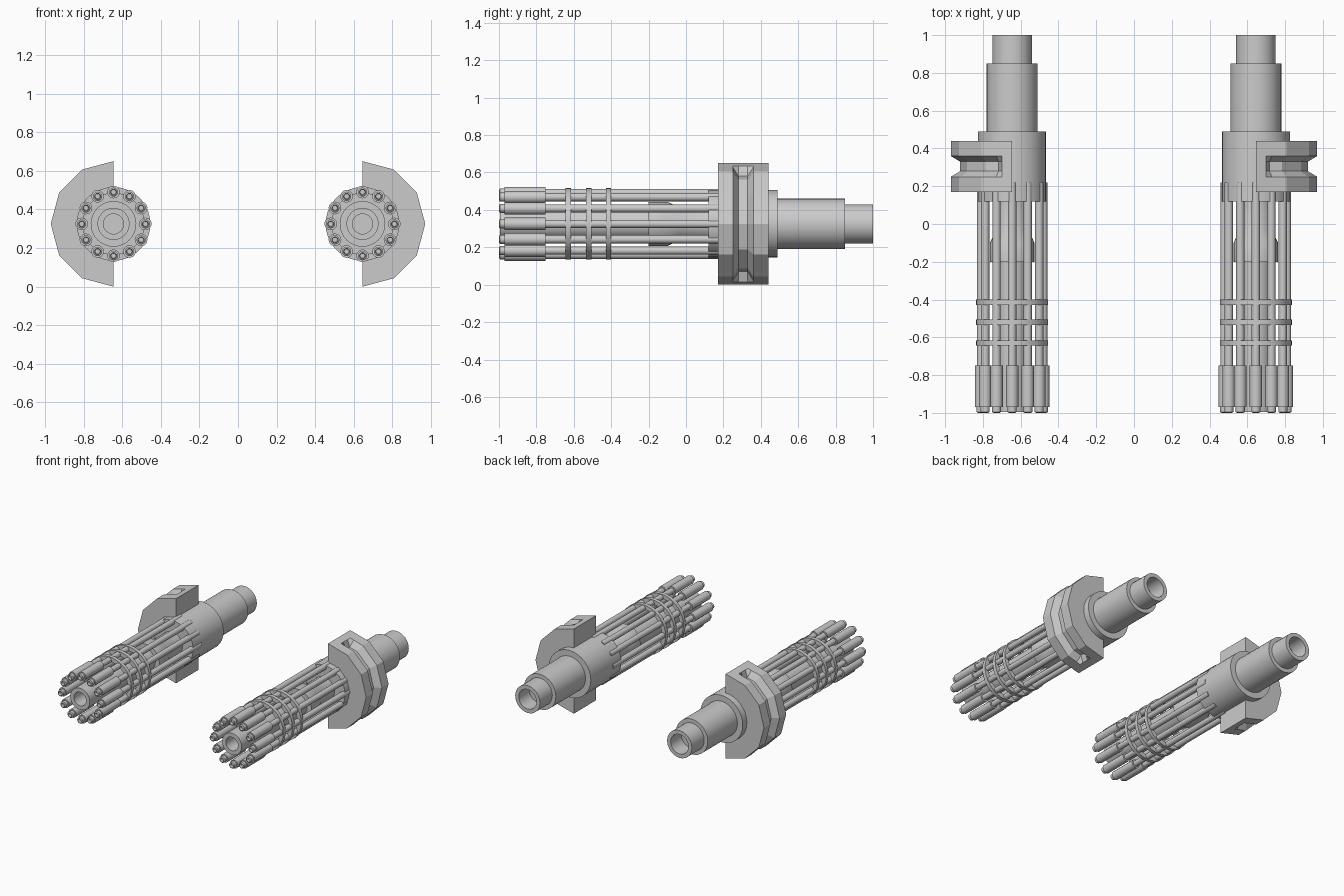
import bpy, bmesh
from math import sin, cos, pi, radians, tau
from mathutils import Matrix, Vector

if "Cube" in bpy.data.objects:
    bpy.data.objects.remove(bpy.data.objects["Cube"], do_unlink=True)

AXIS = Vector((0.645, 0, 0.325))   # centre line of the left cannon
RODS = 12
ROD_CIRCLE = 0.165


def finish(bm, name, smooth=True):
    """Turn a bmesh into an object mirrored to the other side."""
    bmesh.ops.translate(bm, verts=bm.verts, vec=AXIS)
    bmesh.ops.recalc_face_normals(bm, faces=bm.faces)
    mesh = bpy.data.meshes.new(name)
    bm.to_mesh(mesh)
    bm.free()
    obj = bpy.data.objects.new(name, mesh)
    bpy.context.collection.objects.link(obj)
    if smooth:
        bpy.ops.object.select_all(action="DESELECT")
        obj.select_set(True)
        bpy.context.view_layer.objects.active = obj
        bpy.ops.object.shade_smooth_by_angle(angle=radians(35))
    mirror = obj.modifiers.new("Mirror", "MIRROR")
    world = bpy.data.objects.get("mirror_centre")
    if world:
        mirror.mirror_object = world
    return obj


def lathe(bm, profile, sides, offset=(0, 0), closed=False):
    """Revolve (radius, y) points about the y direction; zero radius closes an end."""
    rings = []
    for r, y in profile:
        if r == 0:
            rings.append([bm.verts.new((offset[0], y, offset[1]))] * sides)
        else:
            rings.append([bm.verts.new((offset[0] + r * cos(tau * i / sides), y,
                                        offset[1] + r * sin(tau * i / sides)))
                          for i in range(sides)])
    pairs = list(zip(rings, rings[1:]))
    if closed:
        pairs.append((rings[-1], rings[0]))
    for a, b in pairs:
        for i in range(sides):
            j = (i + 1) % sides
            corners = list(dict.fromkeys((a[i], a[j], b[j], b[i])))
            bm.faces.new(corners)


def turned(name, profile, sides=32):
    bm = bmesh.new()
    lathe(bm, profile, sides)
    return finish(bm, name)


def around_axis(name, profile, sides=12):
    """Repeat a turned part on the rod circle."""
    bm = bmesh.new()
    for k in range(RODS):
        a = tau * k / RODS
        lathe(bm, profile, sides, (ROD_CIRCLE * cos(a), ROD_CIRCLE * sin(a)))
    return finish(bm, name)


# Rear housing with stepped, bored exhaust
turned("rear_housing", [(0, 0.12), (0.18, 0.12), (0.18, 0.49), (0.135, 0.49),
                        (0.135, 0.85), (0.105, 0.85), (0.105, 1.0),
                        (0.075, 1.0), (0.075, 0.87), (0, 0.87)])

# Central barrel with bored muzzle and a drum near the rear
turned("central_barrel", [(0, -0.85), (0.052, -0.85), (0.052, -0.995), (0.083, -0.995),
                          (0.083, -0.2), (0.118, -0.2), (0.118, -0.1),
                          (0.09, -0.04), (0.09, 0.13), (0, 0.13)])

# Outer rods and their muzzle sleeves
around_axis("barrel_rods", [(0, -0.8), (0.022, -0.8), (0.022, 0.22), (0, 0.22)])
around_axis("muzzle_sleeves", [(0, -0.98), (0.013, -0.98), (0.016, -1.0), (0.024, -0.995),
                               (0.024, -0.97), (0.033, -0.97), (0.033, -0.75), (0, -0.75)])

# Clamp rings binding the rods
bm = bmesh.new()
for y in (-0.63, -0.52, -0.415):
    section = [(0.175 + s * 0.016, y + t * 0.014)
               for s, t in ((-1, -1), (1, -1), (1, 1), (-1, 1))]
    lathe(bm, section, 36, closed=True)
finish(bm, "clamp_rings")

# Half twelve-sided side mount with a tapered groove
R, DEPTH, FRONT, BACK = 0.325, 0.05, 0.17, 0.44
corners = [(R * cos(a), R * sin(a)) for a in (radians(90 - 30 * k) for k in range(7))]


def on_edge(p, q, x):
    t = (x - p[0]) / (q[0] - p[0])
    return (x, p[1] + t * (q[1] - p[1]))


stations = [(corners[0], 0), (on_edge(corners[0], corners[1], 0.055), 0),
            (on_edge(corners[0], corners[1], 0.085), DEPTH)]
stations += [(c, DEPTH) for c in corners[1:-1]]
stations += [((x, -z), d) for (x, z), d in reversed(stations[:3])]
widths = [(FRONT, 0), (0.25, 0), (0.28, 1), (0.33, 1), (0.36, 0), (BACK, 0)]
bm = bmesh.new()
rows = []
for (x, z), depth in stations:
    rows.append([bm.verts.new((x * (1 - depth * g / R), y, z * (1 - depth * g / R)))
                 for y, g in widths])
for a, b in zip(rows, rows[1:]):
    for i in range(len(widths) - 1):
        bm.faces.new((a[i], a[i + 1], b[i + 1], b[i]))
bm.faces.new([row[0] for row in rows])
bm.faces.new([row[-1] for row in rows])
bm.faces.new(rows[0] + rows[-1][::-1])
finish(bm, "side_mount", smooth=False)
